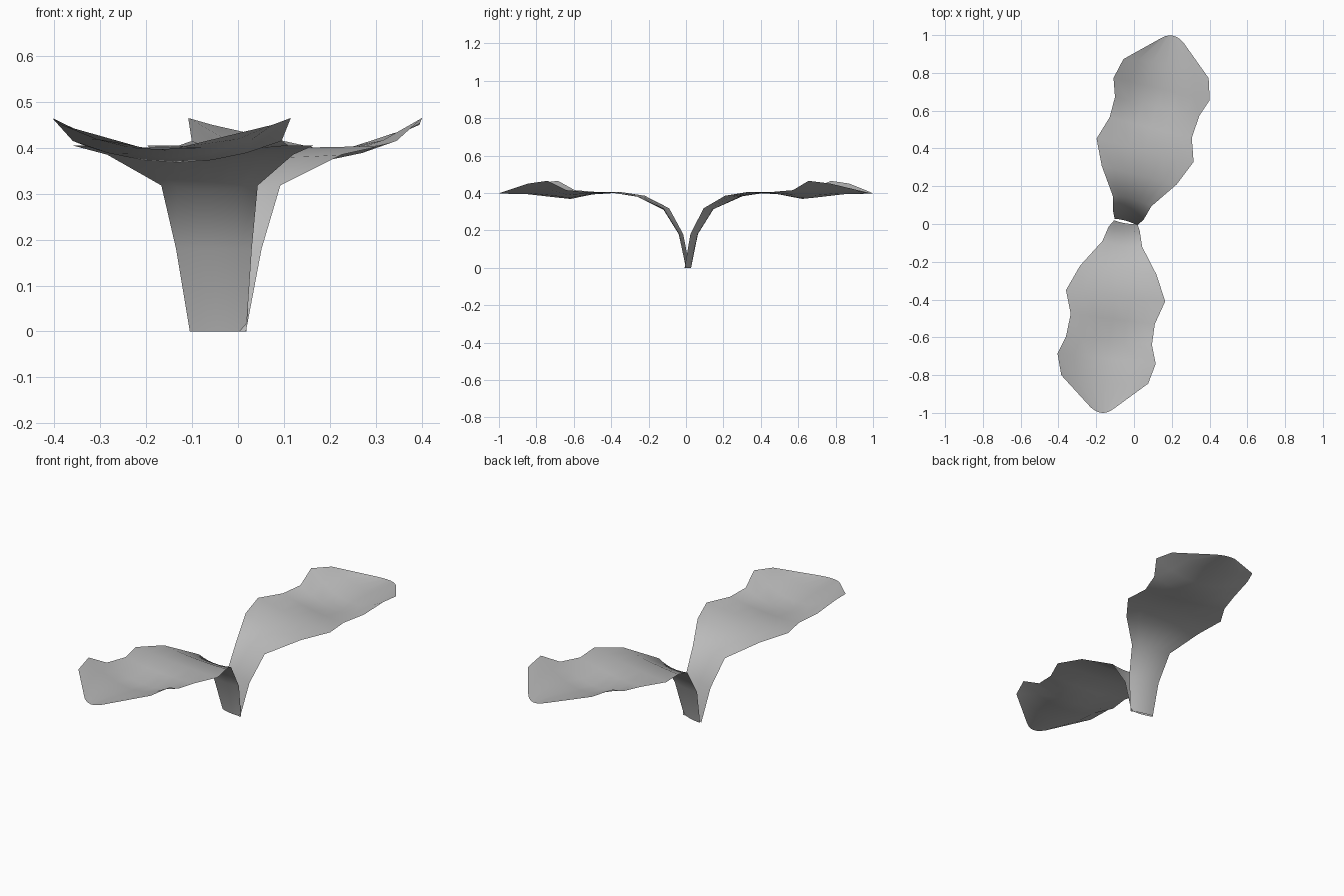
import bpy
import bmesh
import math
from mathutils import Vector

default_cube = bpy.data.objects.get("Cube")
if default_cube:
    bpy.data.objects.remove(default_cube, do_unlink=True)

# Matte grey used for the whole sheet
grey = bpy.data.materials.new("leaf_grey")
grey.use_nodes = True
colour = (0.5, 0.5, 0.5, 1)
grey.diffuse_color = colour
shader = next(n for n in grey.node_tree.nodes if n.type == "BSDF_PRINCIPLED")
shader.inputs["Base Color"].default_value = colour
shader.inputs["Roughness"].default_value = 0.8

# Cross ribs from stem to tip:
# (right edge x, y), (left edge x, y), edge height, midrib height, midrib bulge
RIBS = [
    ((-.105, .02), (.018, 0), 0, 0, .007),
    ((-.135, -.015), (.03, -.035), .18, .18, .012),
    ((-.167, -.09), (.043, -.12), .318, .31, .012),
    ((-.285, -.22), (.12, -.27), .385, .378, 0),
    ((-.36, -.35), (.165, -.41), .405, .4, 0),
    ((-.335, -.475), (.11, -.53), .405, .392, 0),
    ((-.36, -.595), (.095, -.64), .415, .368, 0),
    ((-.405, -.685), (.115, -.74), .465, .378, 0),
    ((-.385, -.8), (.075, -.845), .45, .393, .02),
    ((-.23, -.97), (-.11, -.98), .405, .397, .025),
]
PIVOT = Vector((-.043, .01, 0))
SEGMENTS = 6


def build_leaf_mesh():
    """Loft curved ribs into one open leaf sheet with its root at the origin."""
    bm = bmesh.new()
    rows = []
    for right, left, edge_z, mid_z, bulge in RIBS:
        a = Vector((*right, edge_z))
        b = Vector((*left, edge_z))
        row = []
        for i in range(SEGMENTS + 1):
            t = i / SEGMENTS
            arch = 4 * t * (1 - t)
            point = a.lerp(b, t) - PIVOT
            point.y -= bulge * arch
            point.z += (mid_z - edge_z) * arch
            row.append(bm.verts.new(point))
        rows.append(row)
    for lower, upper in zip(rows, rows[1:]):
        for i in range(SEGMENTS):
            face = bm.faces.new((lower[i], upper[i], upper[i + 1], lower[i + 1]))
            face.smooth = True
    mesh = bpy.data.meshes.new("leaf_sheet")
    bm.to_mesh(mesh)
    bm.free()
    mesh.materials.append(grey)
    return mesh


# Two leaves share the sheet and are turned apart around the root
leaf_mesh = build_leaf_mesh()
for name, turn in (("front_leaf", 0), ("back_leaf", 173)):
    leaf = bpy.data.objects.new(name, leaf_mesh)
    leaf.location = PIVOT
    leaf.rotation_euler.z = math.radians(turn)
    bpy.context.collection.objects.link(leaf)
